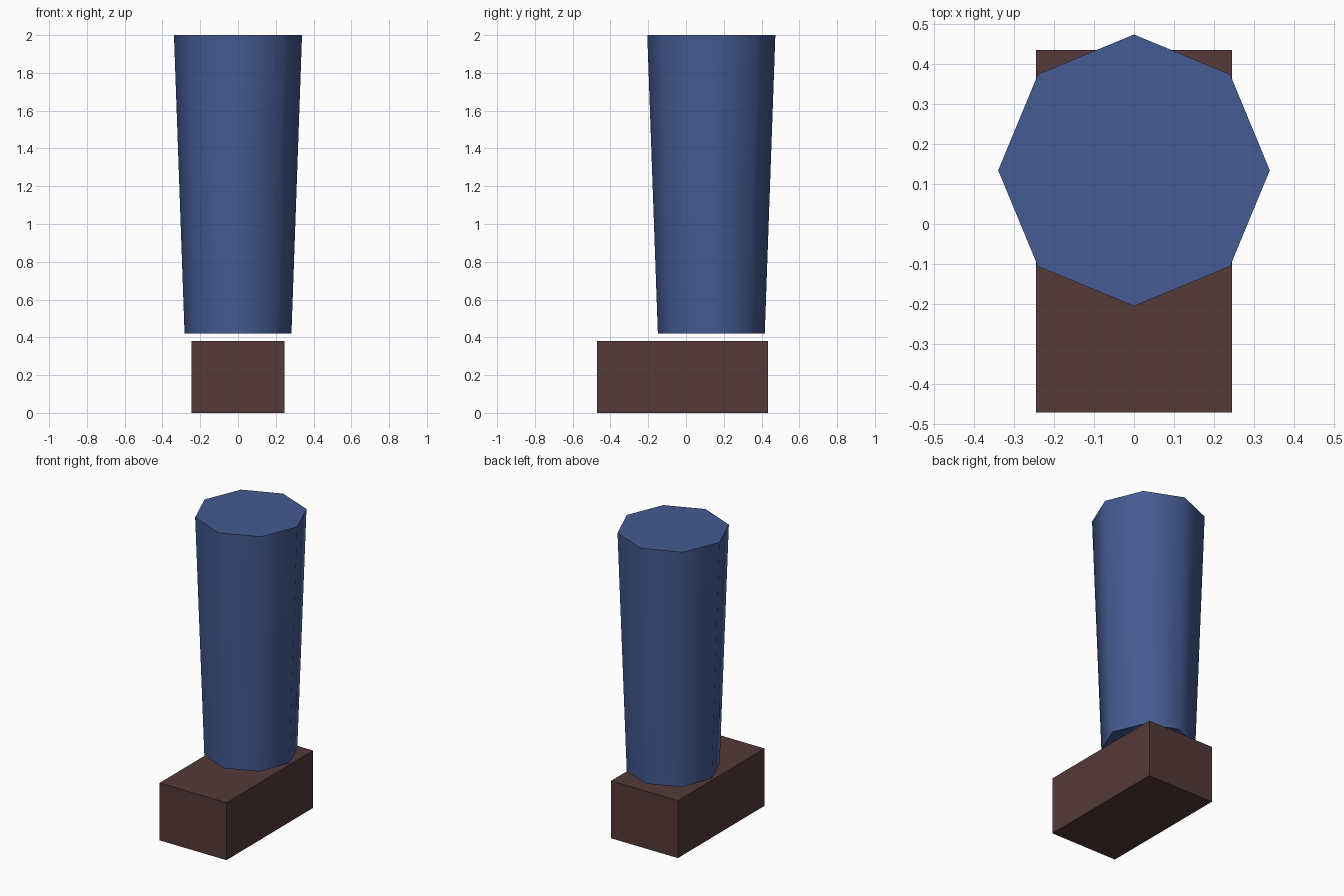
import bpy
import math

default = bpy.data.objects.get("Cube")
if default:
    bpy.data.objects.remove(default, do_unlink=True)


def make_material(name, rgb):
    mat = bpy.data.materials.new(name)
    mat.use_nodes = True
    color = (*rgb, 1.0)
    mat.diffuse_color = color
    mat.node_tree.nodes["Principled BSDF"].inputs["Base Color"].default_value = color
    return mat


def finish(name, mat):
    obj = bpy.context.object
    obj.name = obj.data.name = name
    obj.data.materials.append(mat)
    return obj


denim_blue = make_material("denim_blue", (0.058, 0.104, 0.287))
leather_brown = make_material("leather_brown", (0.089, 0.041, 0.041))

# Shoe: a plain block, longer towards the front
bpy.ops.mesh.primitive_cube_add(size=1, location=(0, -0.018, 0.19))
shoe = finish("shoe", leather_brown)
shoe.scale = (0.49, 0.905, 0.38)
bpy.ops.object.transform_apply(location=False, rotation=False, scale=True)

# Trouser leg: eight-sided taper with smooth sides and flat caps
bottom, top = 0.42, 2.0
bpy.ops.mesh.primitive_cone_add(
    vertices=8, radius1=0.283, radius2=0.339, depth=top - bottom,
    location=(0, 0.134, (bottom + top) / 2))
finish("trouser_leg", denim_blue)
bpy.ops.object.shade_smooth_by_angle(angle=math.radians(60))
